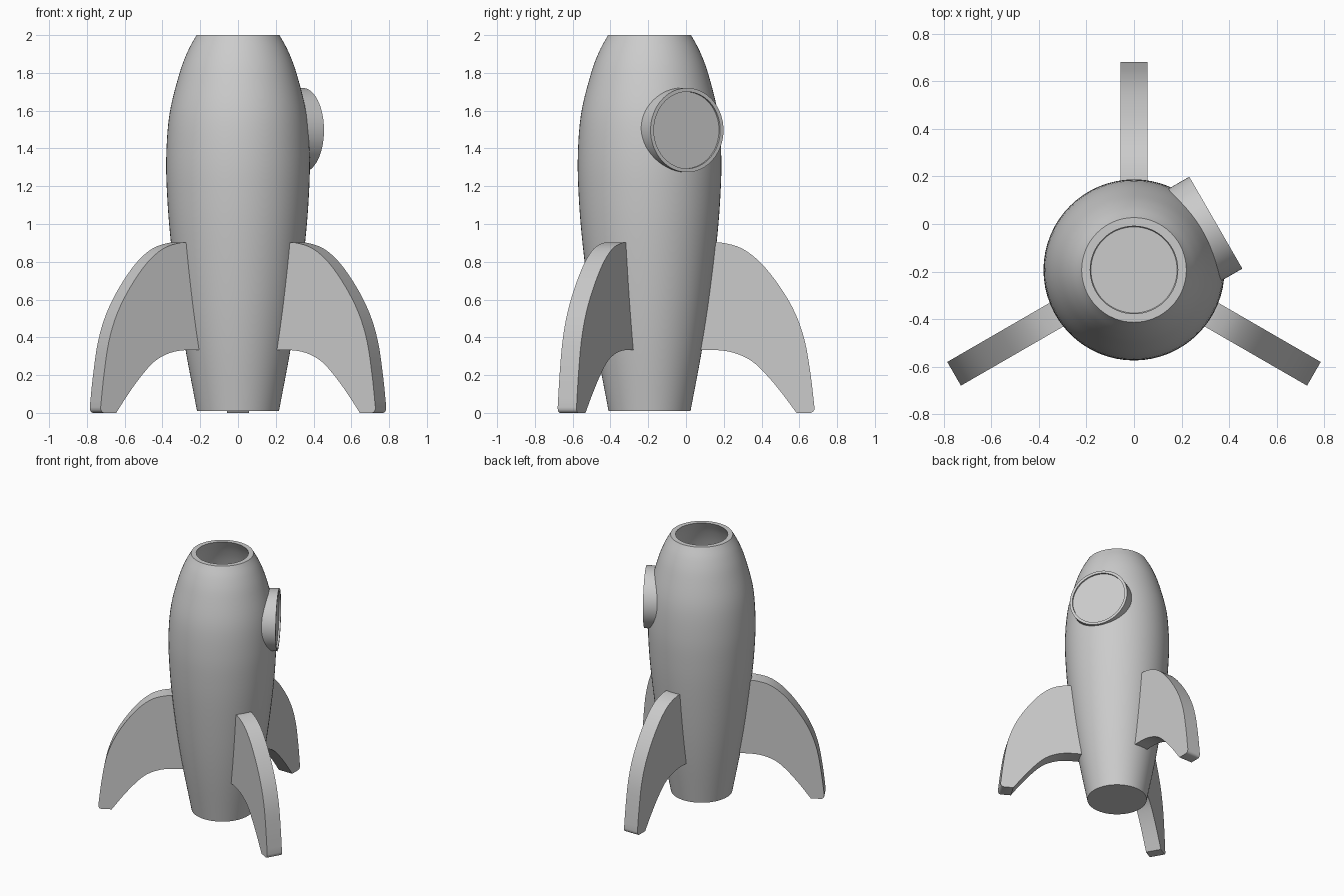
import bpy, bmesh, math
from mathutils import Matrix, Vector

if "Cube" in bpy.data.objects:
    bpy.data.objects.remove(bpy.data.objects["Cube"])

CENTRE = Vector((0, -0.193, 0))   # axis of the hull

grey = bpy.data.materials.new("plain grey")
grey.diffuse_color = (0.6, 0.6, 0.6, 1)
grey.use_nodes = True
grey.node_tree.nodes["Principled BSDF"].inputs["Base Color"].default_value = grey.diffuse_color


def finish(name, bm, matrix, angle=35):
    """Turn a bmesh into a named, placed, smooth-shaded object."""
    bmesh.ops.remove_doubles(bm, verts=bm.verts, dist=1e-5)
    bmesh.ops.recalc_face_normals(bm, faces=bm.faces)
    me = bpy.data.meshes.new(name)
    bm.transform(matrix)
    bm.to_mesh(me)
    bm.free()
    me.materials.append(grey)
    ob = bpy.data.objects.new(name, me)
    bpy.context.collection.objects.link(ob)
    bpy.ops.object.select_all(action='DESELECT')
    ob.select_set(True)
    bpy.context.view_layer.objects.active = ob
    bpy.ops.object.shade_smooth_by_angle(angle=math.radians(angle))
    return ob


def spline(pts, n=5):
    """Smooth curve through 2D points (Catmull-Rom)."""
    p = [Vector(q) for q in pts]
    p = [2 * p[0] - p[1]] + p + [2 * p[-1] - p[-2]]
    out = []
    for a, b, c, d in zip(p, p[1:], p[2:], p[3:]):
        for i in range(n):
            t = i / n
            out.append(0.5 * (2 * b + (c - a) * t + (2 * a - 5 * b + 4 * c - d) * t * t
                              + (3 * b - a - 3 * c + d) * t ** 3))
    return out + [p[-2]]


def lathe(name, profile, matrix, steps=64):
    """Revolve (radius, height) points about z."""
    bm = bmesh.new()
    vs = [bm.verts.new((r, 0, z)) for r, z in profile]
    es = [bm.edges.new(e) for e in zip(vs, vs[1:])]
    bmesh.ops.spin(bm, geom=vs + es, axis=(0, 0, 1), cent=(0, 0, 0),
                   angle=2 * math.pi, steps=steps)
    return finish(name, bm, matrix)


# Hull: hollow shell, open at the top and closed at the bottom
outer = spline([(0.217, 0.01), (0.277, 0.33), (0.319, 0.6), (0.355, 0.9), (0.374, 1.13),
                (0.38, 1.35), (0.363, 1.58), (0.312, 1.79), (0.268, 1.91), (0.22, 2.0)])
inner = [(r - 0.036, max(z, 0.045)) for r, z in reversed(outer)]
lathe("hull", [(0, 0.01)] + [tuple(p) for p in outer] + inner + [(0, 0.045)],
      Matrix.Translation(CENTRE))

# Porthole: short drum with a thin rim around a slightly sunken pane
turn = Matrix.Rotation(math.radians(30), 4, 'Z') @ Matrix.Rotation(math.radians(90), 4, 'Y')
lathe("porthole", [(0, 0.29), (0.223, 0.29), (0.223, 0.397), (0.203, 0.397),
                   (0.203, 0.384), (0, 0.384)],
      Matrix.Translation(CENTRE + Vector((0, 0, 1.497))) @ turn)

# Fins: swept blades in (distance from axis, height)
HALF = 0.0575
top_edge = spline([(0.335, 0.9), (0.39, 0.9), (0.49, 0.87), (0.59, 0.793), (0.69, 0.668),
                   (0.77, 0.53), (0.822, 0.38), (0.853, 0.2), (0.873, 0.03)], 4)
tip = [(0.872, 0.016), (0.865, 0.005), (0.853, 0), (0.778, 0)]
low_edge = spline([(0.778, 0), (0.7, 0.105), (0.62, 0.2), (0.54, 0.275),
                   (0.45, 0.317), (0.36, 0.332), (0.26, 0.333)], 4)
outline = [tuple(p) for p in top_edge] + tip + [tuple(p) for p in low_edge[1:]]

for label, deg in (("back", 90), ("left", 210), ("right", 330)):
    bm = bmesh.new()
    face = bm.faces.new([bm.verts.new((u, -HALF, z)) for u, z in outline])
    ext = bmesh.ops.extrude_face_region(bm, geom=[face], use_keep_orig=True)
    moved = [g for g in ext["geom"] if isinstance(g, bmesh.types.BMVert)]
    bmesh.ops.translate(bm, verts=moved, vec=(0, 2 * HALF, 0))
    finish(label + "_fin", bm,
           Matrix.Translation(CENTRE) @ Matrix.Rotation(math.radians(deg), 4, 'Z'))
